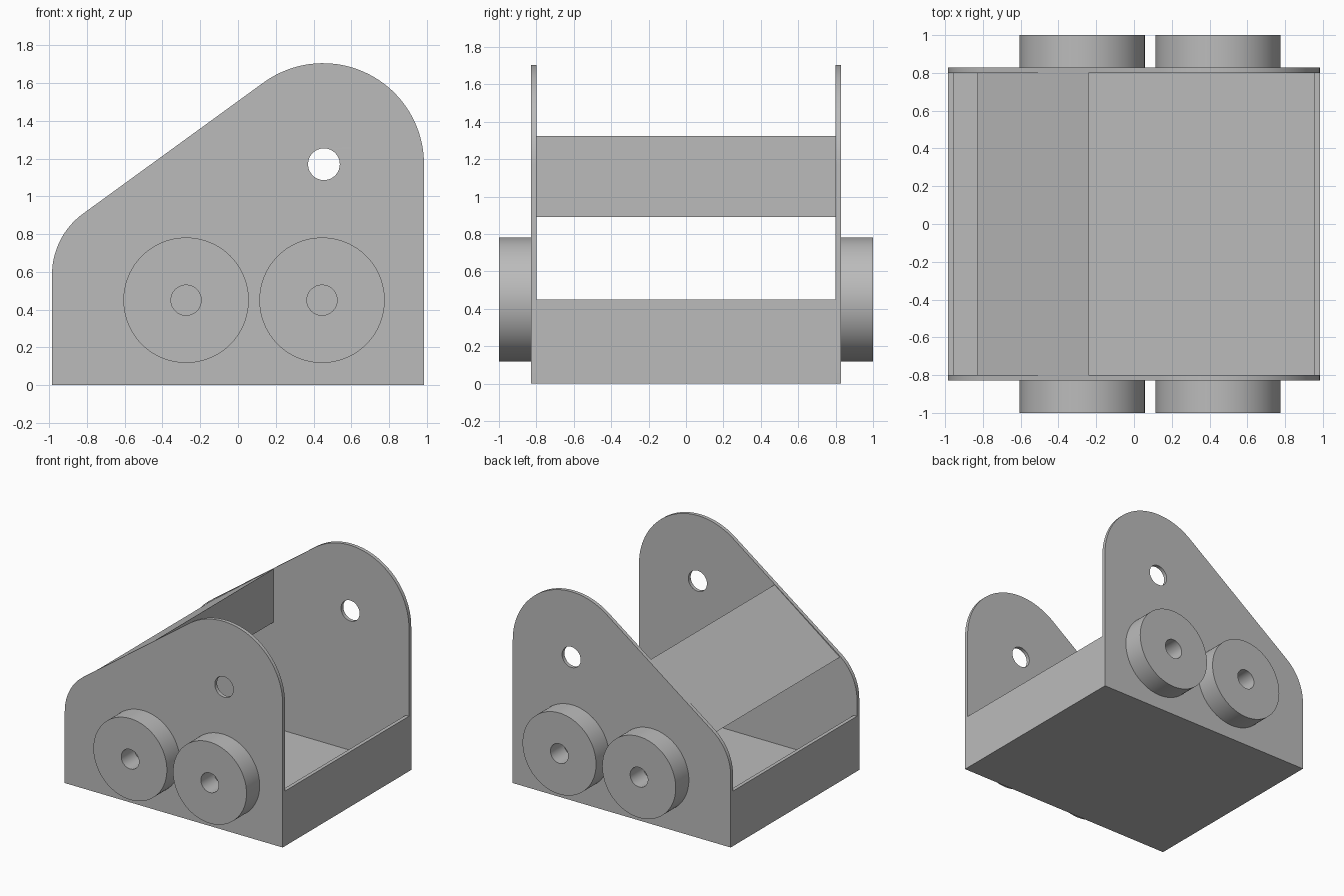
import bpy, bmesh
from math import cos, sin, radians
from mathutils import Matrix

if "Cube" in bpy.data.objects:
    bpy.data.objects.remove(bpy.data.objects["Cube"], do_unlink=True)

grey = bpy.data.materials.new("light grey")
grey.use_nodes = True
GREY = (0.5, 0.5, 0.5, 1)
grey.diffuse_color = GREY
grey.node_tree.nodes["Principled BSDF"].inputs["Base Color"].default_value = GREY


def arc(x, z, r, start=0, end=360, steps=64):
    full = abs(end - start) == 360
    count = steps if full else steps + 1
    angles = [radians(start + (end - start) * i / steps) for i in range(count)]
    return [(x + r * cos(a), z + r * sin(a)) for a in angles]


def prism(name, loops, y0, y1):
    """Extrude an x-z outline (further loops are holes) from y0 to y1."""
    curve = bpy.data.curves.new(name + " outline", "CURVE")
    curve.dimensions = "2D"
    curve.fill_mode = "BOTH"
    curve.extrude = abs(y1 - y0) / 2
    for loop in loops:
        spline = curve.splines.new("POLY")
        spline.points.add(len(loop) - 1)
        for point, (x, z) in zip(spline.points, loop):
            point.co = (x, z, 0, 1)
        spline.use_cyclic_u = True
    helper = bpy.data.objects.new(name + " outline", curve)
    bpy.context.collection.objects.link(helper)
    bpy.context.view_layer.update()
    evaluated = helper.evaluated_get(bpy.context.evaluated_depsgraph_get())
    mesh = bpy.data.meshes.new_from_object(evaluated)
    bpy.data.objects.remove(helper, do_unlink=True)
    bpy.data.curves.remove(curve)

    mesh.name = name
    mesh.transform(Matrix.Translation((0, (y0 + y1) / 2, 0)) @ Matrix.Rotation(radians(90), 4, "X"))
    bm = bmesh.new()
    bm.from_mesh(mesh)
    bmesh.ops.remove_doubles(bm, verts=bm.verts, dist=0.0005)
    bmesh.ops.recalc_face_normals(bm, faces=bm.faces)
    bm.to_mesh(mesh)
    bm.free()
    mesh.materials.clear()
    mesh.materials.append(grey)
    obj = bpy.data.objects.new(name, mesh)
    bpy.context.collection.objects.link(obj)
    bpy.ops.object.select_all(action="DESELECT")
    obj.select_set(True)
    bpy.context.view_layer.objects.active = obj
    bpy.ops.object.shade_smooth_by_angle(angle=radians(30))
    return obj


def rect(x0, x1, z0, z1):
    return [(x0, z0), (x1, z0), (x1, z1), (x0, z1)]


END, INNER, OUTER = 0.985, 0.80, 0.83

# Side plates, each with a pivot hole and two bored discs
side = [(-END, 0), (END, 0)]
side += arc(0.45, 1.17, 0.535, 0, 126, 40)
side += arc(-0.585, 0.585, 0.40, 126, 180, 20)
pivot_hole = arc(0.455, 1.17, 0.084)
for label, s in (("front", -1), ("back", 1)):
    prism(label + "_side_plate", [side, pivot_hole], s * INNER, s * OUTER)
    for where, x in (("right", -0.275), ("left", 0.445)):
        prism(f"{label}_{where}_disc",
              [arc(x, 0.45, 0.332, steps=96), arc(x, 0.45, 0.08)], s * OUTER, s)

# Floor and low end walls
prism("floor", [rect(-0.955, 0.955, 0, 0.03)], -INNER, INNER)
prism("right_end_wall", [rect(-END, -0.955, 0, 0.45)], -INNER, INNER)
prism("left_end_wall", [rect(0.955, END, 0, 0.45)], -INNER, INNER)

# Sloping wedge bridging the side plates
prism("ramp_wedge", [[(-0.83, 0.89), (-0.24, 0.89), (-0.24, 1.325)]], -INNER, INNER)
